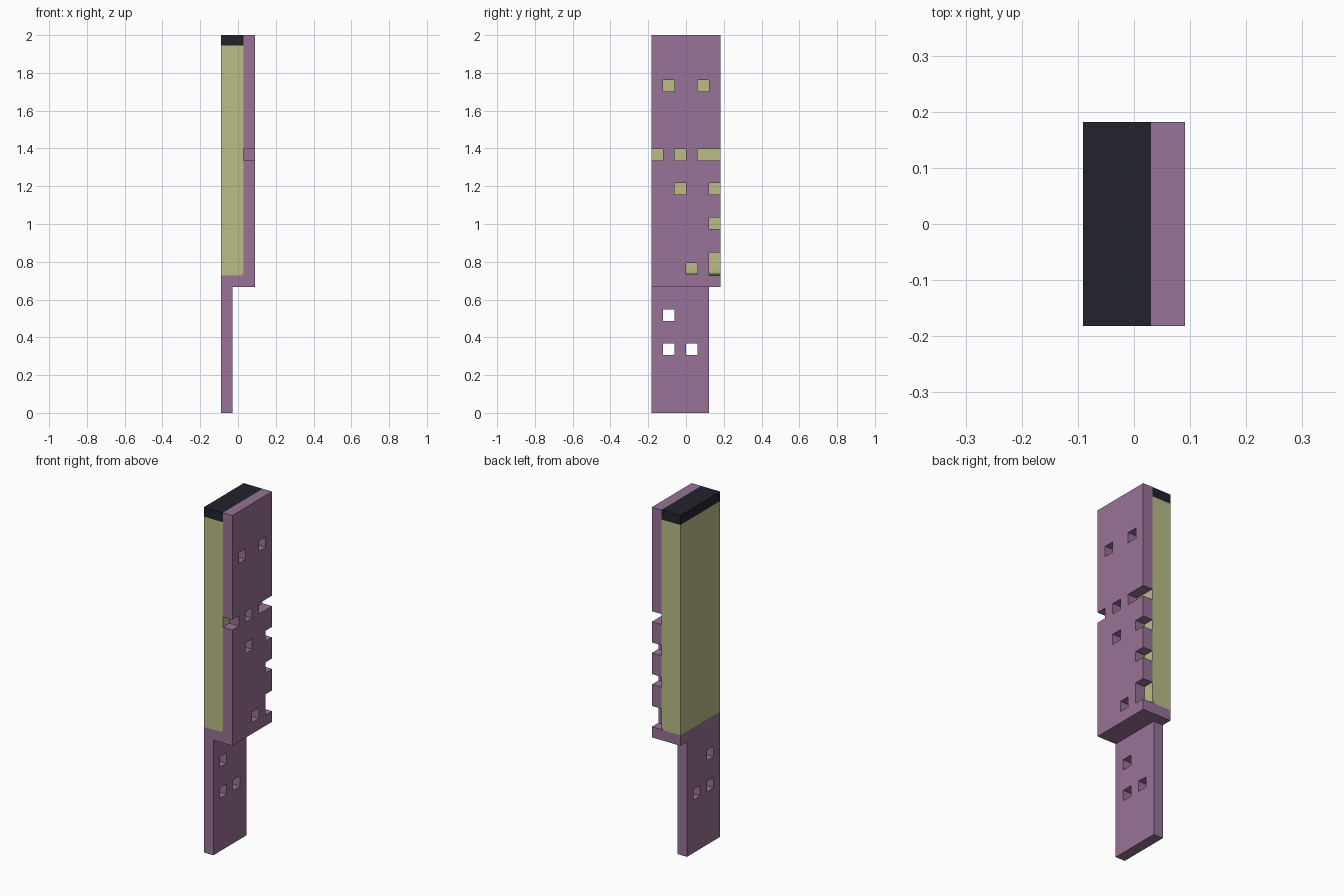
import bpy, bmesh
from math import cos, sin, pi

cube = bpy.data.objects.get("Cube")
if cube:
    bpy.data.objects.remove(cube, do_unlink=True)

U = 2 / 33            # module the whole model is laid out on
X, Y = 1.5 * U, 3 * U  # half width and half depth
WALL = X - U           # inner face of the side wall
FLOOR = 12 * U         # top of the floor under the core
CAP = 1.945            # bottom of the cap


def material(name, rgb):
    m = bpy.data.materials.new(name)
    m.use_nodes = True
    m.diffuse_color = (*rgb, 1)
    m.node_tree.nodes["Principled BSDF"].inputs["Base Color"].default_value = (*rgb, 1)
    return m


purple = material("dusty purple", (0.314, 0.171, 0.309))
olive = material("pale olive", (0.497, 0.509, 0.242))
dark = material("dark navy", (0.016, 0.016, 0.027))


def finish(name, bm, mat):
    bmesh.ops.recalc_face_normals(bm, faces=bm.faces)
    mesh = bpy.data.meshes.new(name)
    bm.to_mesh(mesh)
    bm.free()
    mesh.materials.append(mat)
    ob = bpy.data.objects.new(name, mesh)
    bpy.context.collection.objects.link(ob)
    return ob


def extrude(name, profile, y0, y1, mat):
    """Extrude an x-z profile along y."""
    bm = bmesh.new()
    face = bm.faces.new([bm.verts.new((x, y0, z)) for x, z in profile])
    new = bmesh.ops.extrude_face_region(bm, geom=[face])["geom"]
    verts = [v for v in new if isinstance(v, bmesh.types.BMVert)]
    bmesh.ops.translate(bm, verts=verts, vec=(0, y1 - y0, 0))
    return finish(name, bm, mat)


def add_box(bm, x0, x1, y0, y1, z0, z1):
    for v in bmesh.ops.create_cube(bm, size=1)["verts"]:
        v.co = (x1 if v.co.x > 0 else x0, y1 if v.co.y > 0 else y0,
                z1 if v.co.z > 0 else z0)


def punch(ob, x0, x1, holes):
    """Cut rectangular windows (y0, y1, z0, z1) through along x."""
    bm = bmesh.new()
    for y0, y1, z0, z1 in holes:
        add_box(bm, x0, x1, y0, y1, z0, z1)
    cutter = finish("window_cutter", bm, purple)
    cutter.hide_render = True
    mod = ob.modifiers.new("windows", "BOOLEAN")
    mod.operation, mod.solver, mod.object = "DIFFERENCE", "EXACT", cutter
    bpy.context.view_layer.objects.active = ob
    bpy.ops.object.modifier_apply(modifier=mod.name)
    bpy.data.objects.remove(cutter, do_unlink=True)


def square(y, z):
    h = U / 2
    return (y - h, y + h, z - h, z + h)


# Rounded inner corner shared by the frame and the core
R = 0.02
corner = [(WALL - R + R * sin(a), FLOOR + R - R * cos(a))
          for a in (i * pi / 8 for i in range(5))]

# Frame: floor and side wall in one L-shaped profile
frame = extrude("frame", [(-X, 11 * U), (X, 11 * U), (X, 2), (WALL, 2)]
                + corner[::-1] + [(-X, FLOOR)], -Y, Y, purple)
EDGE = Y + 0.05
row_1, row_2, row_3 = 1.367, 1.186, 1.003
holes = [square(s * 0.092, 1.731) for s in (-1, 1)]
holes += [square(-0.031, row_1), square(-0.031, row_2), square(0.03, 0.763)]
holes += [(-EDGE, -2 * U, row_1 - U / 2, row_1 + U / 2),
          (U, EDGE, row_1 - U / 2, row_1 + U / 2)]
holes += [(2 * U, EDGE, z - U / 2, z + U / 2) for z in (row_2, row_3)]
holes += [(2 * U, EDGE, FLOOR + 0.001, 14 * U)]
punch(frame, WALL - 0.01, X + 0.1, holes)

# Lower panel: narrower tongue with three through windows
panel = extrude("lower_panel", [(-X, 0), (-X + U, 0), (-X + U, 11 * U), (-X, 11 * U)],
                -Y, 2 * U, purple)
punch(panel, -X - 0.1, -X + U + 0.1,
      [square(-0.092, 0.518), square(-0.092, 0.337), square(0.03, 0.337)])

# Core block and its cap
extrude("core", [(-X, FLOOR)] + corner + [(WALL, CAP), (-X, CAP)], -Y, Y, olive)
extrude("cap", [(-X, CAP), (WALL, CAP), (WALL, 2), (-X, 2)], -Y, Y, dark)
